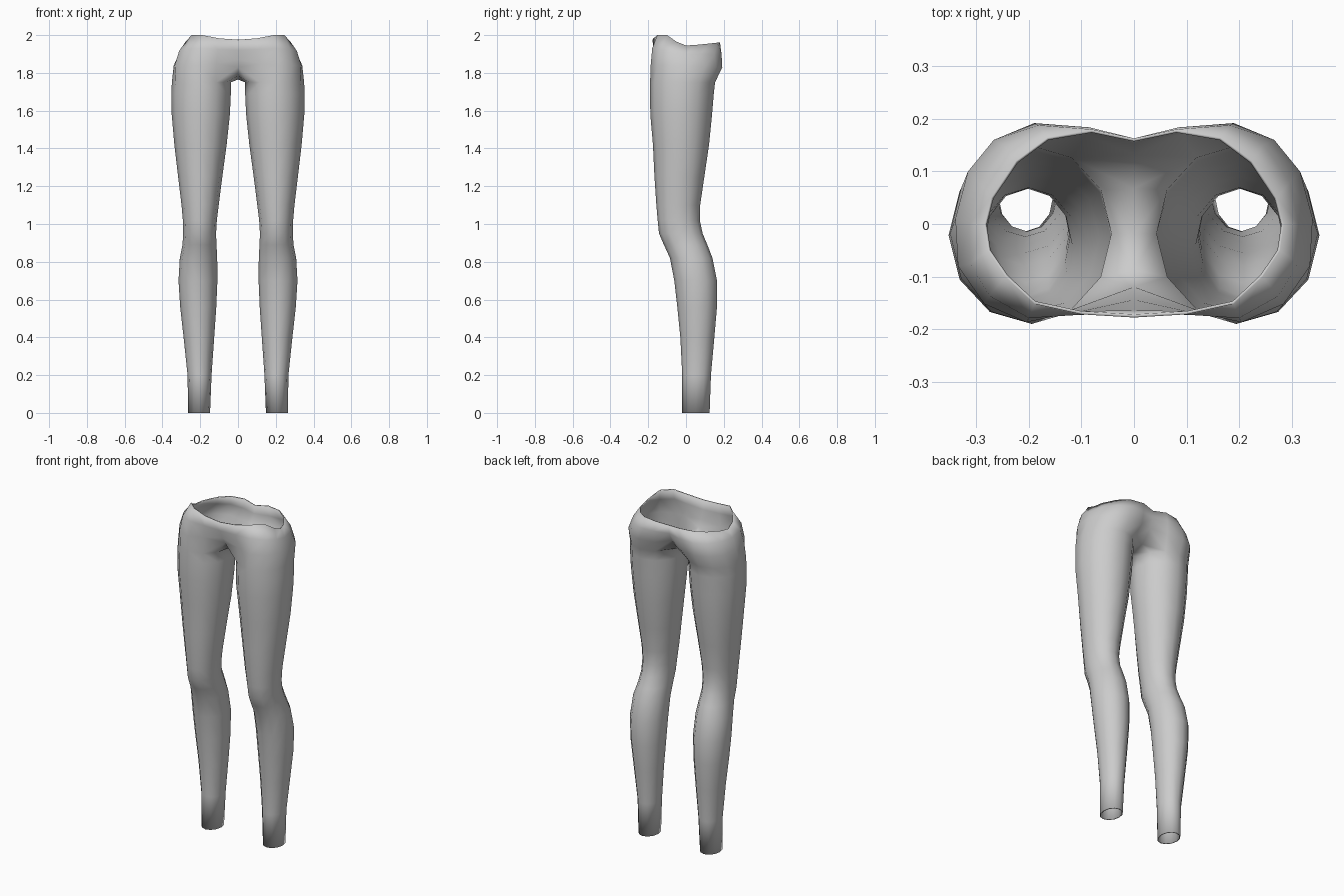
import bpy, bmesh, math

SIDES = 12

# Leg cross-sections: height, inner x, outer x, front y, back y
LEG = [
    (0.00, .148, .264, -.020, .125), (0.20, .140, .267, -.020, .132),
    (0.40, .126, .288, -.030, .150), (0.56, .115, .306, -.046, .164),
    (0.70, .109, .315, -.062, .164), (0.82, .110, .308, -.085, .140),
    (0.89, .114, .294, -.117, .113), (0.95, .116, .290, -.143, .088),
    (1.02, .112, .292, -.150, .073), (1.10, .102, .299, -.157, .075),
    (1.25, .083, .317, -.167, .097), (1.42, .060, .337, -.175, .122),
    (1.58, .043, .351, -.189, .138), (1.69, .038, .353, -.190, .147),
    (1.75, .038, .350, -.190, .154),
]
# Half hip rings, from front centre around the outside to back centre
HIP_LOW = [(0, -.150, 1.87), (.115, -.168, 1.85), (.205, -.187, 1.84), (.285, -.152, 1.84),
           (.335, -.080, 1.84), (.340, .010, 1.84), (.316, .100, 1.83), (.267, .160, 1.83),
           (.190, .192, 1.83), (.090, .176, 1.83), (0, .137, 1.85)]
HIP_HIGH = [(0, -.170, 1.92), (.105, -.173, 1.925), (.200, -.179, 1.93), (.275, -.137, 1.925),
            (.312, -.075, 1.915), (.313, 0, 1.90), (.297, .080, 1.90), (.247, .150, 1.90),
            (.182, .188, 1.90), (.085, .184, 1.90), (0, .160, 1.90)]
WAIST = [(0, -.178, 1.975), (.100, -.172, 1.983), (.190, -.152, 2.0), (.245, -.100, 2.0),
         (.278, -.050, 1.965), (.285, 0, 1.945), (.272, .050, 1.948), (.225, .120, 1.955),
         (.165, .165, 1.96), (.080, .180, 1.96), (0, .163, 1.95)]
# Crotch centre line, back to front
CROTCH = [(0, .115, 1.82), (0, .070, 1.778), (0, -.020, 1.765), (0, -.090, 1.785), (0, -.125, 1.83)]

bm = bmesh.new()


def bridge(a, b):
    for i in range(len(a) - 1):
        bm.faces.new((a[i], a[i + 1], b[i + 1], b[i]))


def add(points):
    return [bm.verts.new(p) for p in points]


# Leg tube
rings = []
for z, x0, x1, y0, y1 in LEG:
    pts = []
    for k in range(SIDES):
        t = 2 * math.pi * k / SIDES
        pts.append(((x0 + x1) / 2 + (x1 - x0) / 2 * math.cos(t),
                    (y0 + y1) / 2 + (y1 - y0) / 2 * math.sin(t), z))
    rings.append(add(pts))
for a, b in zip(rings, rings[1:]):
    bridge(a + a[:1], b + b[:1])

# Crotch strip joins the inner arc of the leg to the centre line
top = rings[-1]
crotch = add(CROTCH)
bridge(top[4:9], crotch)

# Hips up to the open waist
outer = [crotch[-1]] + [top[k % SIDES] for k in range(8, 17)] + [crotch[0]]
for ring in (HIP_LOW, HIP_HIGH, WAIST):
    upper = add(ring)
    bridge(outer, upper)
    outer = upper

bmesh.ops.recalc_face_normals(bm, faces=bm.faces[:])
if sum(f.normal.x * (f.calc_center_median().x - .2) for f in bm.faces) < 0:
    bmesh.ops.reverse_faces(bm, faces=bm.faces[:])
for f in bm.faces:
    f.smooth = True

mesh = bpy.data.meshes.new("leggings")
bm.to_mesh(mesh)
bm.free()
leggings = bpy.data.objects.new("leggings", mesh)
bpy.context.collection.objects.link(leggings)

# Second leg and thin cloth thickness
mirror = leggings.modifiers.new("mirror", 'MIRROR')
mirror.use_clip = True
cloth = leggings.modifiers.new("cloth_thickness", 'SOLIDIFY')
cloth.thickness = 0.006
cloth.offset = -1

grey = bpy.data.materials.new("light_grey_cloth")
grey.diffuse_color = (0.6, 0.6, 0.6, 1)
mesh.materials.append(grey)
